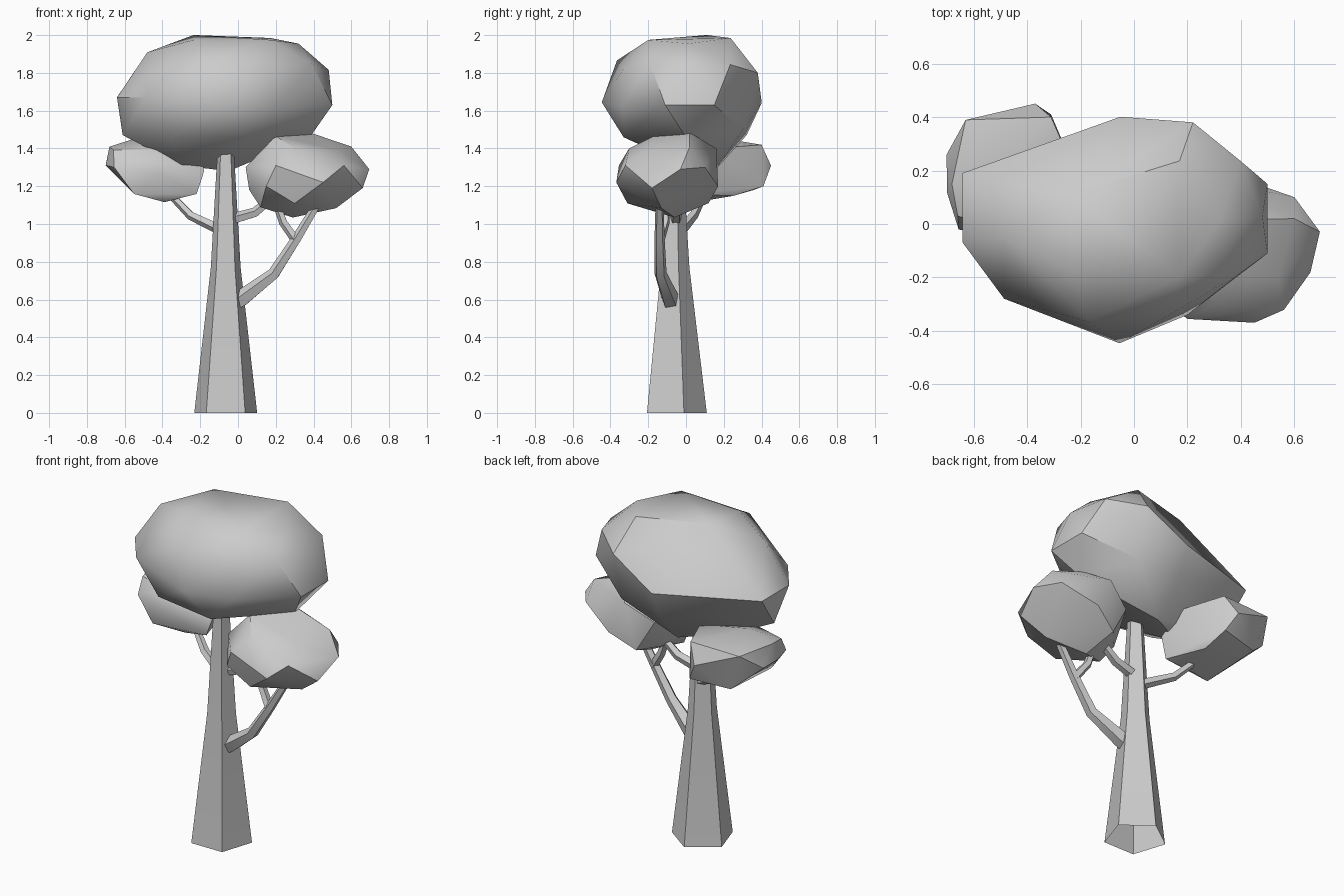
import bpy, bmesh, math, random
from itertools import combinations
from mathutils import Vector

random.seed(1)


def finish(name, bm, angle=35):
    bmesh.ops.recalc_face_normals(bm, faces=bm.faces[:])
    mesh = bpy.data.meshes.new(name)
    bm.to_mesh(mesh)
    bm.free()
    for p in mesh.polygons:
        p.use_smooth = True
    mesh.set_sharp_from_angle(angle=math.radians(angle))
    obj = bpy.data.objects.new(name, mesh)
    bpy.context.collection.objects.link(obj)
    return obj


def tube(name, path, sides, start=0.0, level=False):
    """Tapered tube through (x, y, z, radius) points, open at the ends."""
    bm = bmesh.new()
    pts = [Vector(p[:3]) for p in path]
    rings = []
    for i, p in enumerate(path):
        d = (pts[min(i + 1, len(pts) - 1)] - pts[max(i - 1, 0)]).normalized()
        u = Vector((1, 0, 0)) if level else d.cross(Vector((0, 1, 0))).normalized()
        v = Vector((0, 1, 0)) if level else d.cross(u)
        ring = []
        for k in range(sides):
            a = start + 2 * math.pi * k / sides
            ring.append(bm.verts.new(pts[i] + p[3] * (u * math.cos(a) + v * math.sin(a))))
        rings.append(ring)
    for lo, hi in zip(rings, rings[1:]):
        for k in range(sides):
            n = (k + 1) % sides
            bm.faces.new((lo[k], lo[n], hi[n], hi[k]))
    return finish(name, bm)


def foliage(name, corners):
    """Faceted leaf clump: every corner triple with all others on one side is a face."""
    bm = bmesh.new()
    # a tiny jitter keeps any four corners from being exactly coplanar
    verts = [bm.verts.new([c + random.uniform(-.001, .001) for c in p]) for p in corners]
    for tri in combinations(verts, 3):
        a, b, c = (v.co for v in tri)
        n = (b - a).cross(c - a)
        side = [n.dot(v.co - a) for v in verts if v not in tri]
        if all(s > 0 for s in side) or all(s < 0 for s in side):
            bm.faces.new(tri)
    loose = [v for v in bm.verts if not v.link_faces]
    bmesh.ops.delete(bm, geom=loose, context='VERTS')
    return finish(name, bm)


# Five-sided trunk, one corner to the back
C = -0.065
tube("trunk", [(C, C, 0, .175), (C, C, .77, .083), (C, C, 1.45, .042)], 5, math.pi / 2, True)

# Branches
tube("right_branch", [(-.03, -.075, .58, .05), (.02, -.085, .605, .048), (.19, -.135, .735, .034),
                      (.31, -.14, .92, .028), (.43, -.14, 1.12, .022)], 5)
tube("right_twig", [(.31, -.14, .91, .026), (.24, -.11, 1.01, .024), (.19, -.11, 1.15, .02)], 5)
tube("inner_branch", [(-.05, -.055, 1.02, .032), (.09, -.05, 1.06, .028), (.2, -.05, 1.15, .022)], 5)
tube("left_branch", [(-.07, -.03, .96, .03), (-.25, .04, 1.045, .025), (-.37, .1, 1.17, .02)], 5)

# Leaf clumps
foliage("crown", [
    (-.64, .19, 1.67), (-.64, -.07, 1.67), (-.48, -.055, 1.91), (-.485, -.28, 1.67),
    (-.235, -.17, 1.975), (-.17, -.365, 1.865), (-.055, -.445, 1.645), (.17, -.2, 1.975),
    (.39, -.19, 1.85), (.5, -.11, 1.63), (.5, .15, 1.63), (.4, .235, 1.845), (.22, .38, 1.8),
    (-.05, .4, 1.64), (-.235, .11, 2.0), (.17, .235, 1.985), (.32, .01, 1.955),
    (.48, .03, 1.815), (.2, -.34, 1.62), (.15, -.33, 1.82), (-.61, .03, 1.47),
    (-.3, 0, 1.31), (-.05, .15, 1.28), (.05, -.33, 1.46), (-.35, -.26, 1.46),
    (.38, 0, 1.46), (-.05, .32, 1.47), (.22, .3, 1.5)])
foliage("right_clump", [
    (.695, -.03, 1.29), (.66, -.18, 1.19), (.56, -.32, 1.31), (.45, -.37, 1.22),
    (.2, -.355, 1.31), (.3, -.3, 1.4), (.54, -.2, 1.39), (.6, .02, 1.41), (.6, .1, 1.3),
    (.38, .02, 1.485), (.2, -.17, 1.465), (.04, -.15, 1.3), (.06, -.1, 1.18),
    (.12, -.15, 1.09), (.29, -.06, 1.035), (.52, -.13, 1.085), (.4, .17, 1.2),
    (.3, .16, 1.4), (.3, -.31, 1.11), (.14, .1, 1.3), (.15, -.32, 1.2), (.25, .12, 1.11)])
foliage("left_clump", [
    (-.68, .15, 1.41), (-.63, .39, 1.41), (-.37, .45, 1.31), (-.28, .33, 1.35),
    (-.7, .26, 1.31), (-.7, .12, 1.31), (-.655, -.02, 1.3), (-.66, .03, 1.39),
    (-.52, .15, 1.46), (-.55, -.03, 1.16), (-.39, .05, 1.115), (-.22, .01, 1.16),
    (-.18, .02, 1.28), (-.31, .41, 1.2), (-.42, -.07, 1.27), (-.55, .36, 1.18),
    (-.31, .4, 1.42), (-.3, .25, 1.15), (-.45, -.03, 1.39), (-.2, .15, 1.4)])
